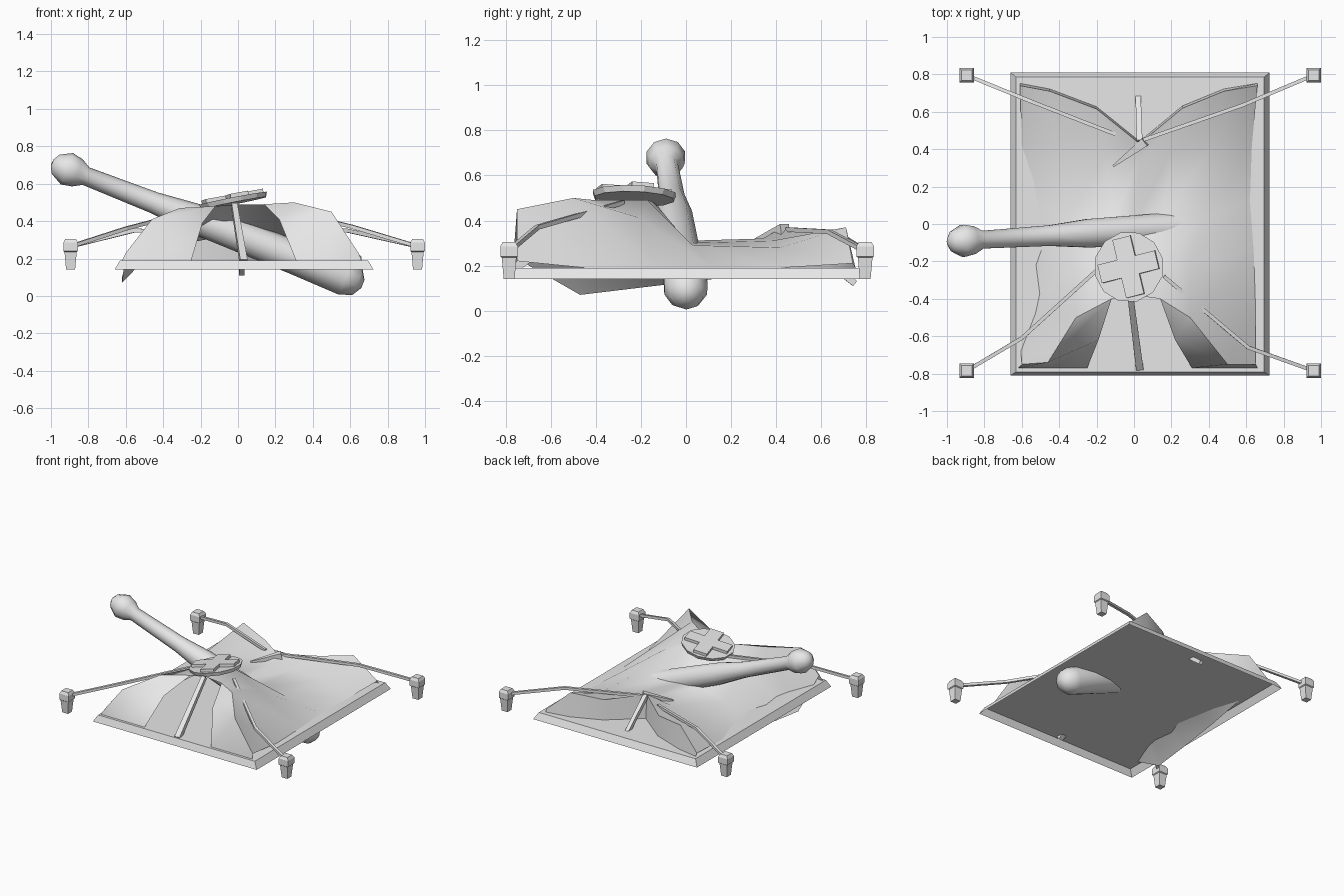
import bpy, bmesh, math
from mathutils import Vector, Matrix

cube = bpy.data.objects.get("Cube")
if cube:
    bpy.data.objects.remove(cube, do_unlink=True)

grey = bpy.data.materials.new("plain_grey")
grey.use_nodes = True
COLOUR = (0.8, 0.8, 0.8, 1)
grey.diffuse_color = COLOUR
grey.node_tree.nodes["Principled BSDF"].inputs["Base Color"].default_value = COLOUR


def finish(name, bm, smooth=None, fix_normals=True):
    if fix_normals:
        bmesh.ops.recalc_face_normals(bm, faces=bm.faces)
    mesh = bpy.data.meshes.new(name)
    bm.to_mesh(mesh)
    bm.free()
    mesh.materials.append(grey)
    ob = bpy.data.objects.new(name, mesh)
    bpy.context.collection.objects.link(ob)
    if smooth:
        bpy.ops.object.select_all(action='DESELECT')
        ob.select_set(True)
        bpy.context.view_layer.objects.active = ob
        bpy.ops.object.shade_smooth_by_angle(angle=math.radians(smooth))
    return ob


def loft(name, points, radii, sides=4, smooth=None, straight=False):
    """Closed tube through points, with one radius per point."""
    bm = bmesh.new()
    pts = [Vector(p) for p in points]
    rings = []
    for i, (p, r) in enumerate(zip(pts, radii)):
        a, b = pts[max(i - 1, 0)], pts[min(i + 1, len(pts) - 1)]
        d = pts[-1] - pts[0] if straight else b - a
        q = d.to_track_quat('Z', 'Y')
        angles = [math.tau * (k + 0.5) / sides for k in range(sides)]
        rings.append([bm.verts.new(p + q @ Vector((r * math.cos(t), r * math.sin(t), 0)))
                      for t in angles])
    for r0, r1 in zip(rings, rings[1:]):
        for k in range(sides):
            n = (k + 1) % sides
            bm.faces.new((r0[k], r0[n], r1[n], r1[k]))
    bm.faces.new(rings[0][::-1])
    bm.faces.new(rings[-1])
    return finish(name, bm, smooth)


# Ground sheet: bevelled slab, open underneath
bm = bmesh.new()
low = [bm.verts.new((x, y, 0.14)) for x, y in
       ((-0.66, -0.81), (0.725, -0.81), (0.725, 0.81), (-0.66, 0.81))]
top = [bm.verts.new((x, y, 0.19)) for x, y in
       ((-0.63, -0.79), (0.695, -0.79), (0.695, 0.785), (-0.63, 0.785))]
for k in range(4):
    n = (k + 1) % 4
    bm.faces.new((low[k], low[n], top[n], top[k]))
bm.faces.new(top)
finish("ground_sheet", bm, fix_normals=False)

# Tent cloth: rows from front to back, with a gap for the doorway
front_rows = [
    [(-.62, -.77, .19), (-.44, -.77, .19), (-.25, -.77, .19), None,
     (.31, -.77, .19), (.48, -.77, .19), (.66, -.77, .19)],
    [(-.60, -.75, .23), (-.46, -.74, .41), (-.19, -.62, .39), None,
     (.22, -.62, .41), (.50, -.75, .45), (.65, -.75, .22)],
    [(-.62, -.47, .07), (-.31, -.50, .47), (-.12, -.40, .48), (0, -.38, .49),
     (.14, -.40, .49), (.30, -.50, .50), (.65, -.45, .19)],
]
back_rows = [
    [(-.62, -.22, .10), (-.32, -.22, .38), (-.14, -.19, .47), (0, -.14, .48),
     (.13, -.17, .49), (.30, -.20, .41), (.64, -.15, .19)],
    [(-.61, .12, .14), (-.35, .03, .27), (-.12, .00, .31), (0, .00, .31),
     (.15, .01, .30), (.38, .03, .29), (.62, .12, .19)],
    [(-.60, .42, .19), (-.40, .42, .28), (-.15, .38, .31), (.03, .34, .32),
     (.20, .38, .31), (.42, .42, .28), (.63, .42, .19)],
    [(-.61, .74, .21), (-.45, .71, .37), (-.20, .615, .34), (.03, .43, .37),
     (.26, .62, .34), (.48, .71, .37), (.66, .74, .21)],
]
hem = [(x, y + 0.012, 0.19) for x, y, z in back_rows[-1]]
bm = bmesh.new()
grid = [[p and bm.verts.new(p) for p in row] for row in front_rows + back_rows + [hem]]
for r0, r1 in zip(grid, grid[1:]):
    for c in range(6):
        quad = (r0[c], r0[c + 1], r1[c + 1], r1[c])
        if all(quad):
            bm.faces.new(quad)
finish("tent_cloth", bm, smooth=45, fix_normals=False)

# Bone club thrust through the tent
start, end = Vector((-0.915, -0.09, 0.68)), Vector((0.58, 0.0, 0.098))
axis = (end - start).normalized()
profile = [(-.085, .02), (-.065, .055), (0, .09), (.06, .078), (.11, .05), (.5, .058),
           (.72, .08), (1.0, .085), (1.3, .09), (1.6, .1), (1.67, .075), (1.7, .025)]
loft("bone_club", [start + axis * t for t, r in profile], [r for t, r in profile],
     sides=10, smooth=60, straight=True)

# Roof disc with a raised cross, tilted together
tilt = (Matrix.Translation((-0.025, -0.23, 0.508))
        @ Matrix.Rotation(math.radians(-11), 4, 'Y')
        @ Matrix.Rotation(math.radians(-2), 4, 'X')
        @ Matrix.Rotation(math.radians(14), 4, 'Z'))
bm = bmesh.new()
bmesh.ops.create_cone(bm, cap_ends=True, segments=12, radius1=0.18, radius2=0.19, depth=0.026)
disc = finish("roof_disc", bm)
disc.matrix_world = tilt

bm = bmesh.new()
L, W = 0.16, 0.05
corner = [(W, W), (W, L), (-W, L)]
outline = [(x * c - y * s, x * s + y * c)
           for c, s in ((1, 0), (0, 1), (-1, 0), (0, -1)) for x, y in corner]
face = bm.faces.new([bm.verts.new((x, y, 0.01)) for x, y in outline])
ext = bmesh.ops.extrude_face_region(bm, geom=[face])
bmesh.ops.translate(bm, vec=(0, 0, 0.024),
                    verts=[v for v in ext["geom"] if isinstance(v, bmesh.types.BMVert)])
cross = finish("roof_cross", bm)
cross.matrix_world = tilt

# Tent poles
loft("front_pole", [(0.03, -0.77, 0.18), (-0.02, -0.38, 0.485)], [0.028, 0.022])
loft("back_pole", [(0.02, 0.75, 0.12), (0.03, 0.44, 0.365)], [0.02, 0.022])
loft("back_ridge_pole", [(-0.11, 0.31, 0.315), (0.06, 0.44, 0.36)], [0.008, 0.035])

# Guy ropes and pegs at the four corners
corners = [
    ("front_right", (-0.895, -0.785), [(-0.6, -0.61, 0.36), (-0.18, -0.23, 0.47)]),
    ("front_left", (0.96, -0.785), [(0.61, -0.66, 0.37), (0.16, -0.28, 0.48)]),
    ("back_right", (-0.895, 0.795), [(-0.55, 0.655, 0.35), (-0.10, 0.48, 0.34)]),
    ("back_left", (0.96, 0.795), [(0.58, 0.635, 0.35), (0.05, 0.45, 0.36)]),
]
peg_profile = [(.14, .034), (.235, .046), (.24, .055), (.285, .055), (.305, .04)]
for name, (x, y), path in corners:
    loft(name + "_rope", [(x, y, 0.265)] + path, [0.014] * 3)
    loft(name + "_peg", [(x, y, z) for z, r in peg_profile], [r for z, r in peg_profile])
